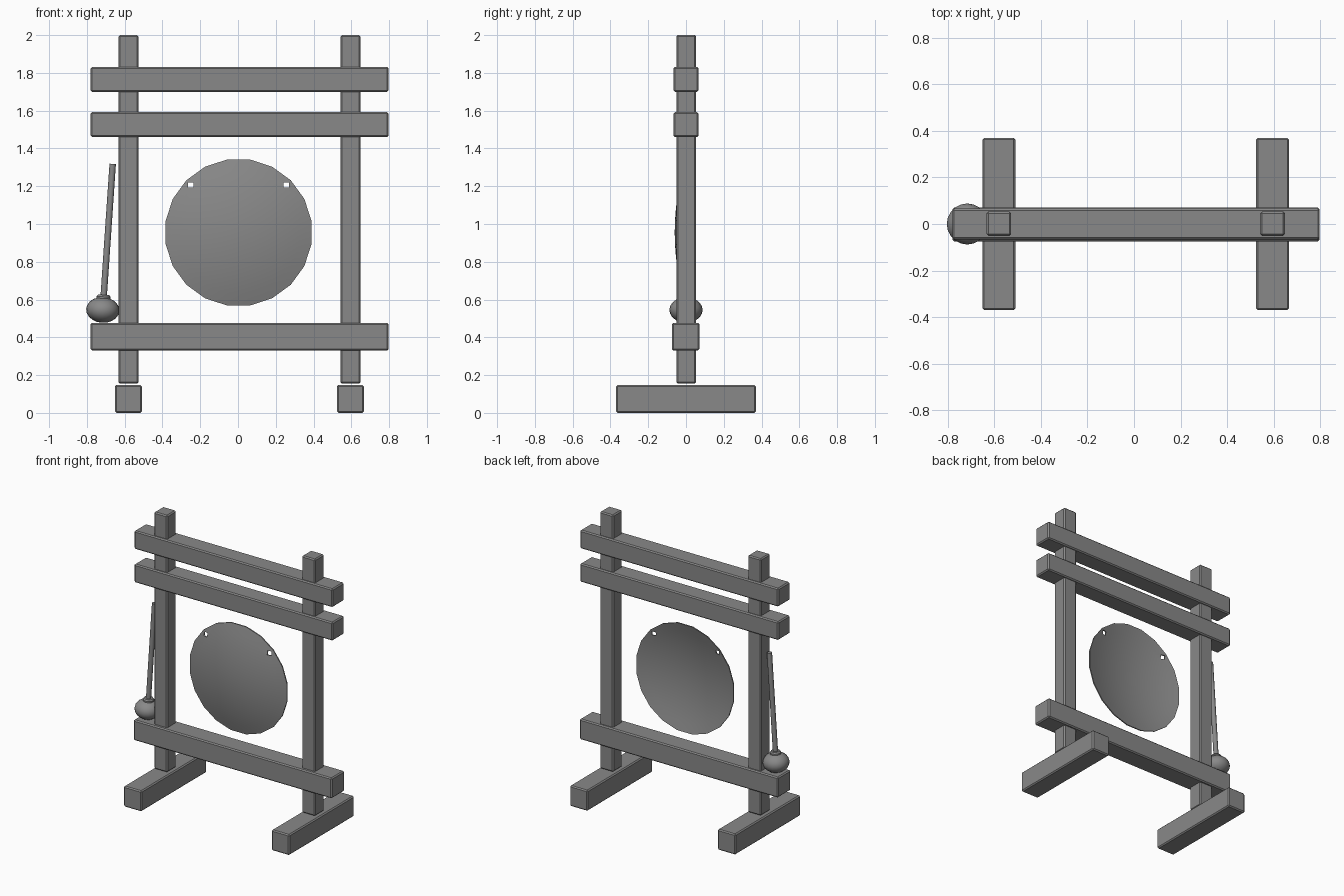
import bpy
import bmesh
import math
from mathutils import Matrix, Vector

cube = bpy.data.objects.get("Cube")
if cube:
    bpy.data.objects.remove(cube, do_unlink=True)

GREY = (0.25, 0.25, 0.25, 1)
mat = bpy.data.materials.new("plain grey")
mat.use_nodes = True
mat.diffuse_color = GREY
mat.node_tree.nodes["Principled BSDF"].inputs["Base Color"].default_value = GREY


def finish(bm, name, smooth=None):
    bmesh.ops.recalc_face_normals(bm, faces=bm.faces)
    mesh = bpy.data.meshes.new(name)
    bm.to_mesh(mesh)
    bm.free()
    mesh.materials.append(mat)
    obj = bpy.data.objects.new(name, mesh)
    bpy.context.collection.objects.link(obj)
    if smooth:
        bpy.ops.object.select_all(action='DESELECT')
        obj.select_set(True)
        bpy.context.view_layer.objects.active = obj
        bpy.ops.object.shade_smooth_by_angle(angle=math.radians(smooth))
    return obj


def beam(name, low, high, bevel=0.008):
    """Box between two corners, with chamfered edges."""
    low, high = Vector(low), Vector(high)
    bm = bmesh.new()
    bmesh.ops.create_cube(bm, size=1)
    bmesh.ops.scale(bm, vec=high - low, verts=bm.verts)
    bmesh.ops.translate(bm, vec=(low + high) / 2, verts=bm.verts)
    if bevel:
        bmesh.ops.bevel(bm, geom=bm.edges[:], offset=bevel, segments=1,
                        affect='EDGES')
    return finish(bm, name)


def lathe(name, profile, sides, matrix, smooth, turn=0.0):
    """Spin (radius, height) points round z, then place with matrix."""
    bm = bmesh.new()
    verts = [bm.verts.new((r, 0, z)) for r, z in profile]
    edges = [bm.edges.new(pair) for pair in zip(verts, verts[1:])]
    bmesh.ops.spin(bm, geom=verts + edges, cent=(0, 0, 0), axis=(0, 0, 1),
                   angle=math.tau, steps=sides, use_merge=True)
    bmesh.ops.remove_doubles(bm, verts=bm.verts, dist=0.0005)
    bmesh.ops.transform(bm, verts=bm.verts,
                        matrix=matrix @ Matrix.Rotation(turn, 4, 'Z'))
    return finish(bm, name, smooth)


# Feet and posts
for side, x in (("right", -0.58), ("left", 0.595)):
    beam(side + "_foot", (x - 0.071, -0.37, 0), (x + 0.071, 0.37, 0.148))
    beam(side + "_post", (x - 0.053, -0.051, 0.155), (x + 0.053, 0.054, 2))

# Cross beams
beam("lower_beam", (-0.78, -0.075, 0.33), (0.797, 0.071, 0.477))
beam("middle_beam", (-0.78, -0.066, 1.46), (0.797, 0.067, 1.592))
beam("top_beam", (-0.78, -0.066, 1.7), (0.797, 0.067, 1.832))

# Gong: thin shallow dish, bulging to the front
RIM, DEPTH, THICK = 0.391, 0.06, 0.008
steps = [i / 6 for i in range(7)]
front = [(RIM * t, DEPTH * (1 - t * t)) for t in steps]
back = [(r, h - THICK) for r, h in reversed(front)]
place = Matrix.Translation((0.003, 0, 0.955)) @ Matrix.Rotation(math.pi / 2, 4, 'X')
gong = lathe("gong", front + back, 20, place, 40, math.pi / 20)

# Square hanging holes through the gong
for side, x in (("right", -0.25), ("left", 0.256)):
    cutter = beam(side + "_hole_cutter", (x - 0.014, -0.2, 1.193),
                  (x + 0.014, 0.2, 1.221), 0)
    cutter.hide_render = True
    cutter.hide_set(True)
    cut = gong.modifiers.new(side + "_hole", 'BOOLEAN')
    cut.operation = 'DIFFERENCE'
    cut.solver = 'EXACT'
    cut.object = cutter

# Mallet leaning on the right post
lean = Matrix.Translation((-0.716, 0, 0.545)) @ Matrix.Rotation(0.068, 4, 'Y')
ball = [(0.088 * math.sin(a), -0.068 * math.cos(a))
        for a in (math.pi * i / 10 for i in range(11))]
lathe("mallet_head", ball, 20, lean, 50)
lathe("mallet_collar", [(0, 0.05), (0.037, 0.05), (0.037, 0.07), (0.03, 0.08), (0, 0.08)],
      16, lean, 30)
lathe("mallet_handle", [(0, 0.06), (0.017, 0.06), (0.017, 0.775), (0, 0.775)],
      10, lean, 40)
